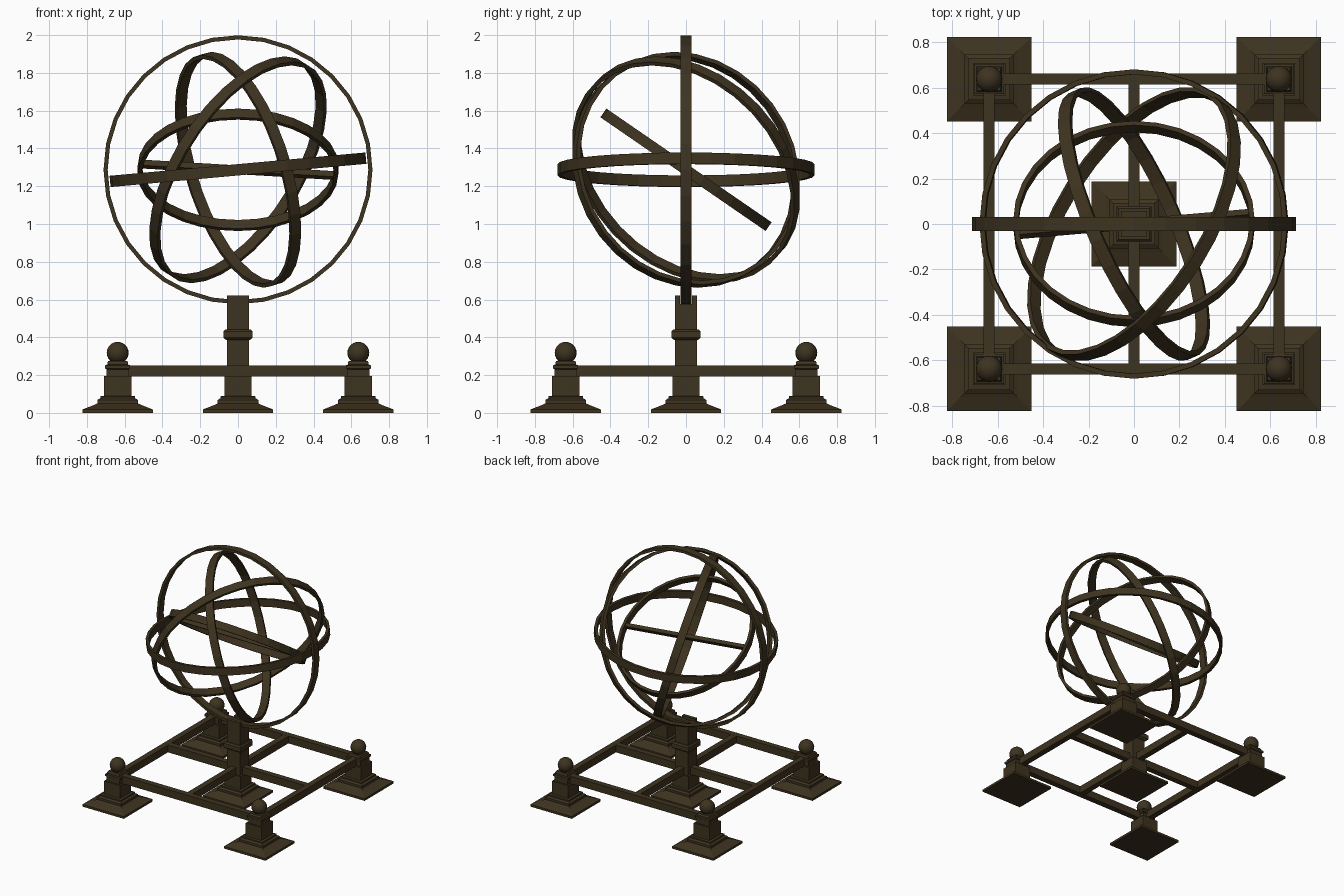
import bpy, bmesh, math
from mathutils import Vector, Matrix

if "Cube" in bpy.data.objects:
    bpy.data.objects.remove(bpy.data.objects["Cube"])

bronze = bpy.data.materials.new("dark_bronze")
bronze.diffuse_color = (0.048, 0.033, 0.014, 1)
bronze.use_nodes = True
bronze.node_tree.nodes["Principled BSDF"].inputs["Base Color"].default_value = bronze.diffuse_color
CENTRE = Vector((0, 0, 1.287))


def finish(name, bm):
    bmesh.ops.recalc_face_normals(bm, faces=bm.faces)
    me = bpy.data.meshes.new(name)
    bm.to_mesh(me)
    bm.free()
    ob = bpy.data.objects.new(name, me)
    bpy.context.collection.objects.link(ob)
    me.materials.append(bronze)
    return ob


def box(name, loc, size):
    bm = bmesh.new()
    bmesh.ops.create_cube(bm, size=1)
    bmesh.ops.scale(bm, vec=size, verts=bm.verts)
    ob = finish(name, bm)
    ob.location = loc
    return ob


def square_post(name, profile, x, y):
    """Square stacked moulding from (half width, height) pairs."""
    bm = bmesh.new()
    rows = [[bm.verts.new((x + sx * h, y + sy * h, z))
             for sx, sy in ((-1, -1), (1, -1), (1, 1), (-1, 1))] for h, z in profile]
    for a, b in zip(rows, rows[1:]):
        for i in range(4):
            j = (i + 1) % 4
            bm.faces.new((a[i], a[j], b[j], b[i]))
    bm.faces.new(rows[0])
    bm.faces.new(rows[-1])
    return finish(name, bm)


def frame(normal, x_hint=(1, 0, 0)):
    """Matrix placing local z along the normal, at the sphere centre."""
    n = Vector(normal).normalized()
    x = Vector(x_hint)
    x = (x - n * x.dot(n)).normalized()
    m = Matrix((x, n.cross(x), n)).transposed().to_4x4()
    m.translation = CENTRE
    return m


def ring(name, radius, normal, x_hint=(1, 0, 0), width=0.06, thick=0.022, n=32):
    bm = bmesh.new()
    section = ((radius, -width / 2), (radius, width / 2),
               (radius - thick, width / 2), (radius - thick, -width / 2))
    rows = []
    for i in range(n):
        a = 2 * math.pi * i / n
        rows.append([bm.verts.new((r * math.cos(a), r * math.sin(a), z)) for r, z in section])
    for i in range(n):
        a, b = rows[i], rows[(i + 1) % n]
        for k in range(4):
            l = (k + 1) % 4
            bm.faces.new((a[k], b[k], b[l], a[l]))
    ob = finish(name, bm)
    ob.matrix_world = frame(normal, x_hint)
    return ob


# Shared stepped foot
foot = [(0.186, 0), (0.186, 0.018), (0.125, 0.042), (0.108, 0.05), (0.108, 0.068),
        (0.092, 0.078), (0.092, 0.088), (0.072, 0.09)]
P = 0.637

# Corner posts with ball finials
corner = foot + [(0.072, 0.195), (0.058, 0.195), (0.058, 0.23), (0.066, 0.235),
                 (0.066, 0.252), (0.055, 0.256), (0.055, 0.265), (0.05, 0.275)]
for sx in (-1, 1):
    for sy in (-1, 1):
        square_post("corner_post", corner, sx * P, sy * P)
        bm = bmesh.new()
        bmesh.ops.create_uvsphere(bm, u_segments=20, v_segments=12, radius=0.058)
        for f in bm.faces:
            f.smooth = True
        ball = finish("ball_finial", bm)
        ball.location = (sx * P, sy * P, 0.318)

# Central pedestal with collar, and two prongs that grip the fixed ring
square_post("pedestal", foot + [
    (0.072, 0.195), (0.058, 0.195), (0.058, 0.385), (0.07, 0.39), (0.078, 0.398),
    (0.078, 0.432), (0.068, 0.442), (0.058, 0.442), (0.058, 0.577)], 0, 0)
for s in (-1, 1):
    box("pedestal_prong", (0, s * 0.0445, 0.598), (0.116, 0.027, 0.046))

# Base rails: square frame plus cross
for k in (-1, 0, 1):
    box("rail_x", (0, k * P, 0.222), (2 * P, 0.048, 0.06))
    box("rail_y", (k * P, 0, 0.222), (0.048, 2 * P, 0.059))

# Nested rings
t = math.radians(5.2)
ring("meridian_ring", 0.712, (0, -1, 0))
ring("horizon_ring", 0.68, (-math.sin(t), 0, math.cos(t)))
ring("tilted_ring_right", 0.668, (0.742, -0.47, -0.48), (0, 0, 1))
ring("tilted_ring_left", 0.642, (0.876, 0.39, 0.28), (0, 0, 1))
inner = (0, 0.567, 0.824)
ring("inner_ring", 0.531, inner, width=0.056)

# Sighting bar across the inner ring
bar = box("sighting_bar", (0, 0, 0), (1.03, 0.03, 0.036))
bar.matrix_world = frame(inner) @ Matrix.Rotation(math.radians(6), 4, 'Z')
